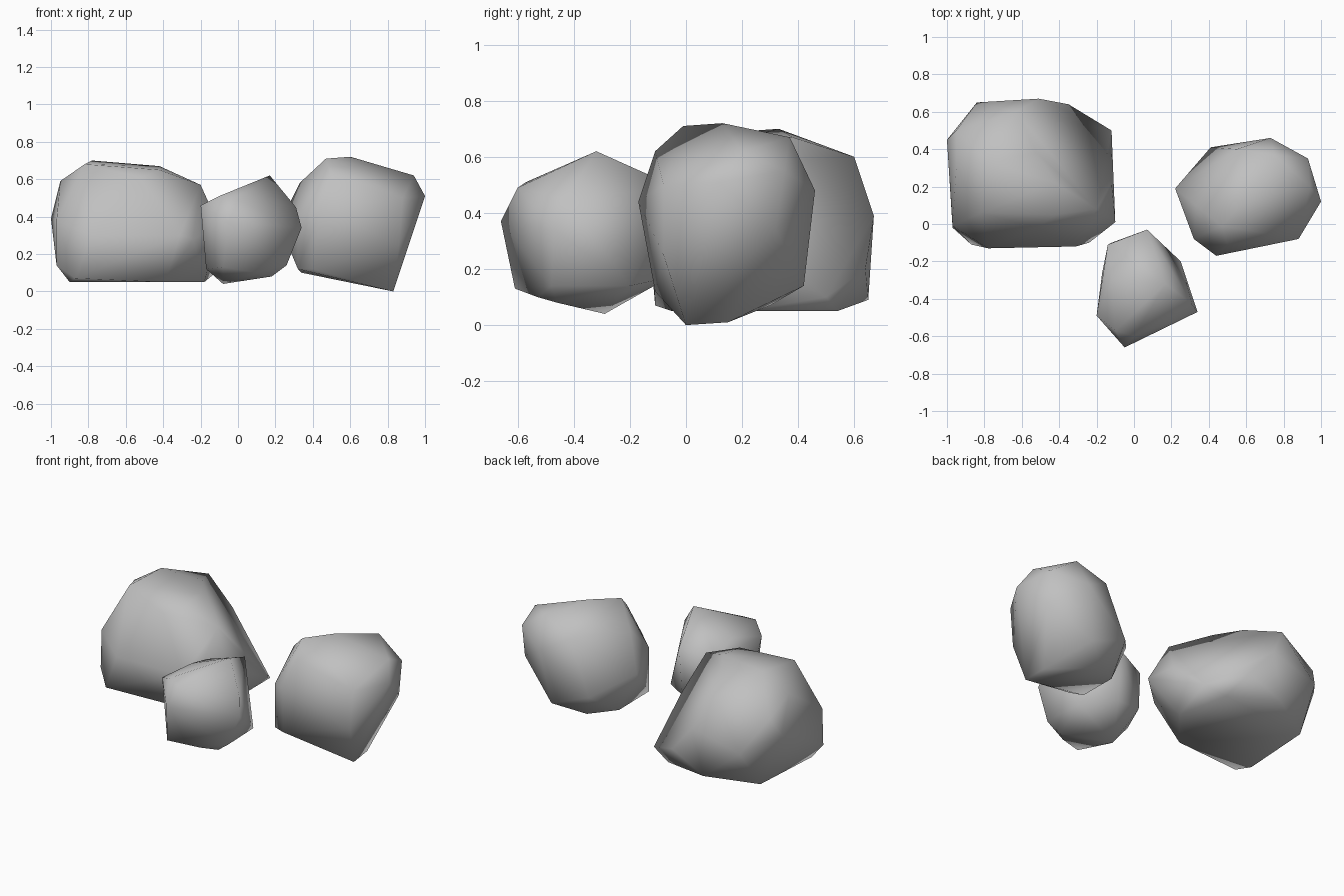
import bpy
import bmesh

# Remove the default cube
default_cube = bpy.data.objects.get("Cube")
if default_cube:
    bpy.data.objects.remove(default_cube, do_unlink=True)

# Plain stone colour
stone = bpy.data.materials.new("stone_grey")
stone.use_nodes = True
stone.diffuse_color = (0.53, 0.53, 0.53, 1)
shader = next(n for n in stone.node_tree.nodes if n.type == "BSDF_PRINCIPLED")
shader.inputs["Base Color"].default_value = stone.diffuse_color
shader.inputs["Roughness"].default_value = 0.9


def make_rock(name, base, belt, crown):
    """Wrap a taut, softly shaded skin around three rough rings of corners."""
    mesh = bpy.data.meshes.new(name)
    bm = bmesh.new()
    for corner in base + belt + crown:
        bm.verts.new(corner)
    hull = bmesh.ops.convex_hull(bm, input=bm.verts[:], use_existing_faces=False)
    # Corners that ended up inside the skin are not needed
    inside = {v for v in hull["geom_interior"] + hull["geom_unused"]
              if isinstance(v, bmesh.types.BMVert)}
    bmesh.ops.delete(bm, geom=list(inside), context="VERTS")
    bmesh.ops.recalc_face_normals(bm, faces=bm.faces[:])
    for face in bm.faces:
        face.smooth = True
    bm.to_mesh(mesh)
    bm.free()
    mesh.materials.append(stone)
    rock = bpy.data.objects.new(name, mesh)
    bpy.context.scene.collection.objects.link(rock)
    return rock


# Large domed rock
make_rock(
    "large_rock",
    base=[(-.97, -.02, .14), (-.87, -.11, .07), (-.9, 0, .05),
          (-.39, -.05, .05), (-.18, .2, .05), (-.25, .54, .05),
          (-.58, .65, .09), (-.87, .48, .05), (-.12, .5, .1)],
    belt=[(-.97, -.01, .38), (-.78, -.13, .3), (-.31, -.12, .3),
          (-.24, -.1, .28), (-.1, .01, .35), (-.12, .22, .34),
          (-.35, .64, .2), (-.51, .67, .39), (-.84, .65, .3),
          (-1, .45, .39)],
    crown=[(-.95, .3, .59), (-.95, .5, .5), (-.82, .06, .68),
           (-.52, -.02, .61), (-.42, .05, .65), (-.2, .08, .57),
           (-.42, .22, .67), (-.52, .38, .67), (-.63, .6, .6),
           (-.78, .33, .7)],
)

# Small front rock, pointed towards the front
make_rock(
    "small_rock",
    base=[(-.08, -.61, .13), (.1, -.53, .1), (.18, -.46, .08),
          (-.08, -.29, .04), (.26, -.48, .14), (.25, -.2, .14),
          (-.12, -.1, .2), (-.17, -.26, .16), (-.17, -.4, .12),
          (.07, -.06, .17)],
    belt=[(-.05, -.66, .37), (.34, -.47, .34), (.31, -.43, .45),
          (-.2, -.49, .46), (-.14, -.11, .45)],
    crown=[(-.1, -.57, .51), (0, -.6, .49), (-.12, -.3, .5),
           (.17, -.32, .62), (.07, -.03, .49)],
)

# Medium rock, leaning outwards over its foot
make_rock(
    "leaning_rock",
    base=[(.83, 0, 0), (.82, .15, .01), (.32, -.08, .12), (.4, -.11, .12),
          (.34, .2, .1), (.5, .3, .07), (.67, .42, .14)],
    belt=[(.32, -.08, .4), (.44, -.17, .44), (.86, -.08, .25),
          (.88, -.08, .5), (1, .12, .51), (.93, .32, .34),
          (.73, .46, .48), (.41, .41, .24), (.22, .19, .36)],
    crown=[(.33, .1, .58), (.47, -.01, .71), (.6, .13, .72),
           (.55, .4, .58), (.75, .37, .67), (.94, .2, .62),
           (.93, .35, .55), (.5, -.11, .62)],
)
